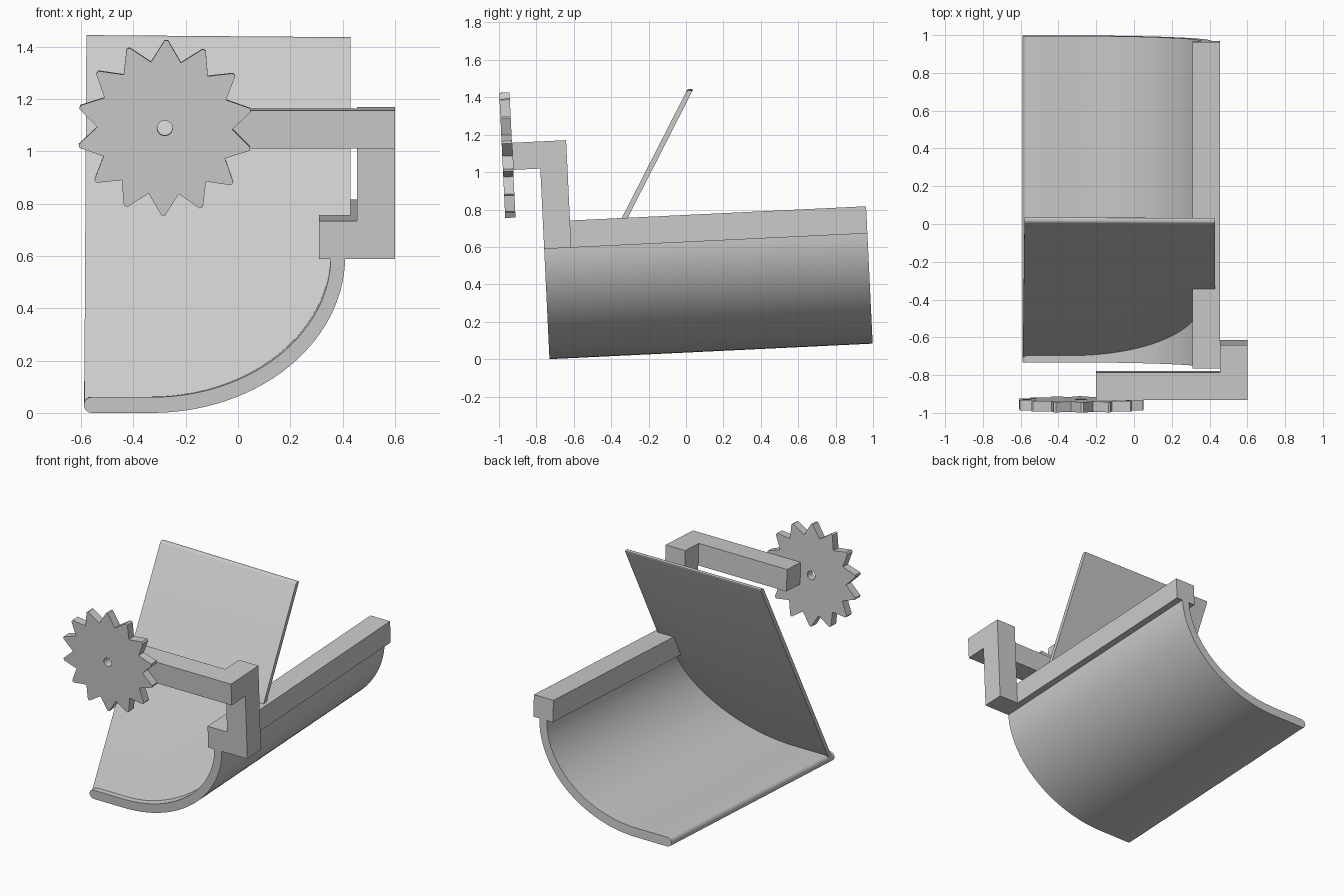
import bpy, bmesh
from math import sin, cos, pi, radians
from mathutils import Vector

cube = bpy.data.objects.get("Cube")
if cube:
    bpy.data.objects.remove(cube, do_unlink=True)

# Single flat grey
grey = bpy.data.materials.new("plain_grey")
grey.use_nodes = True
GREY = (0.6, 0.6, 0.6, 1)
grey.diffuse_color = GREY
grey.node_tree.nodes["Principled BSDF"].inputs["Base Color"].default_value = GREY

TILT = 0.048      # whole assembly leans slightly up towards the back
FRONT = -0.73     # pivot at the lower front edge
LENGTH = 1.73


def finish(name, bm, tilted=True):
    """Turn a bmesh into a named, shaded object in the tilted frame."""
    bmesh.ops.recalc_face_normals(bm, faces=bm.faces)
    mesh = bpy.data.meshes.new(name)
    bm.to_mesh(mesh)
    bm.free()
    for poly in mesh.polygons:
        poly.use_smooth = True
    mesh.set_sharp_from_angle(angle=radians(30))
    mesh.materials.append(grey)
    obj = bpy.data.objects.new(name, mesh)
    bpy.context.collection.objects.link(obj)
    if tilted:
        obj.location.y = FRONT
        obj.rotation_euler.x = TILT


def prism(points, front, back):
    """Extrude an x-z outline; front and back give y for a point's z."""
    bm = bmesh.new()
    a = [bm.verts.new((x, front(z), z)) for x, z in points]
    b = [bm.verts.new((x, back(z), z)) for x, z in points]
    bm.faces.new(a)
    bm.faces.new(b[::-1])
    for i in range(len(a)):
        j = (i + 1) % len(a)
        bm.faces.new((a[i], b[i], b[j], a[j]))
    return bm


def arc(rx, rz, steps=28):
    """Quarter ellipse from the flat bottom up to the rail."""
    return [(-0.33 + rx * sin(t), 0.6 - rz * cos(t))
            for t in (pi / 2 * i / steps for i in range(steps + 1))]


# Curved trough with a rounded free edge
lip = [(-0.56 - 0.03 * sin(t), 0.03 + 0.03 * cos(t))
       for t in (pi * i / 8 for i in range(9))]
outline = lip + arc(0.74, 0.6) + arc(0.685, 0.54)[::-1]
finish("curved_trough", prism(outline, lambda z: 0, lambda z: LENGTH))

# Rail, post and arm grown from one block by pulling faces
bm = bmesh.new()
bmesh.ops.create_cube(bm, size=1)
low, high = Vector((0.455, 0, 1.02)), Vector((0.6, 0.145, 1.165))
for v in bm.verts:
    v.co = [lo if c < 0 else hi for c, lo, hi in zip(v.co, low, high)]
bm.normal_update()


def side(faces, direction):
    """Pick the face that looks most nearly in a direction."""
    return max(faces, key=lambda f: f.normal.dot(Vector(direction)))


def pull(face, axis, target):
    """Extrude a face to a coordinate; return cap and its new side faces."""
    cap = bmesh.ops.extrude_discrete_faces(bm, faces=[face])["faces"][0]
    for v in cap.verts:
        v.co[axis] = target
    bm.normal_update()
    return [cap] + [f for e in cap.edges for f in e.link_faces if f != cap]


left, forward, back, down = (-1, 0, 0), (0, -1, 0), (0, 1, 0), (0, 0, -1)
block_front, block_base = side(bm.faces, forward), side(bm.faces, down)
elbow = pull(block_front, 1, -0.145)
pull(side(elbow, left), 0, -0.2)
post = pull(block_base, 2, 0.735)
foot = pull(post[0], 2, 0.59)
rail_start = pull(side(foot, left), 0, 0.31)
pull(side(rail_start, back), 1, LENGTH)
bmesh.ops.dissolve_limit(bm, angle_limit=0.01, verts=bm.verts, edges=bm.edges)
finish("rail_and_arm", bm)

# Toothed wheel with a centre hole
TEETH = 14
bm = bmesh.new()
rings = []
for i in range(TEETH):
    base = radians(89) + 2 * pi * i / TEETH
    for offset, radius in ((-pi / TEETH, 0.258), (-0.02, 0.335), (0.02, 0.335)):
        a = base + offset
        rings.append([bm.verts.new((-0.28 + r * cos(a), y, 1.1 + r * sin(a)))
                      for r, y in ((radius, -0.2), (radius, -0.145),
                                   (0.029, -0.145), (0.029, -0.2))])
for ring, following in zip(rings, rings[1:] + rings[:1]):
    for k in range(4):
        m = (k + 1) % 4
        bm.faces.new((ring[k], ring[m], following[m], following[k]))
finish("toothed_wheel", bm)

# Leaning panel, cut below to sit in the trough, upper edge rounded
outline = [(-0.588, 0.04)] + [(x, z + 0.01) for x, z in arc(0.71, 0.57)]
outline += [(0.43, 0.66), (0.43, 1.437), (-0.58, 1.445)]
bm = prism(outline, lambda z: 0.51 * z - 0.728, lambda z: 0.51 * z - 0.697)
rim = [e for e in bm.edges
       if all(v.co.z > 1.4 for v in e.verts) and e.calc_length() > 0.5]
bmesh.ops.bevel(bm, geom=rim, offset=0.012, segments=4, profile=0.5,
                affect='EDGES')
finish("leaning_panel", bm, tilted=False)
